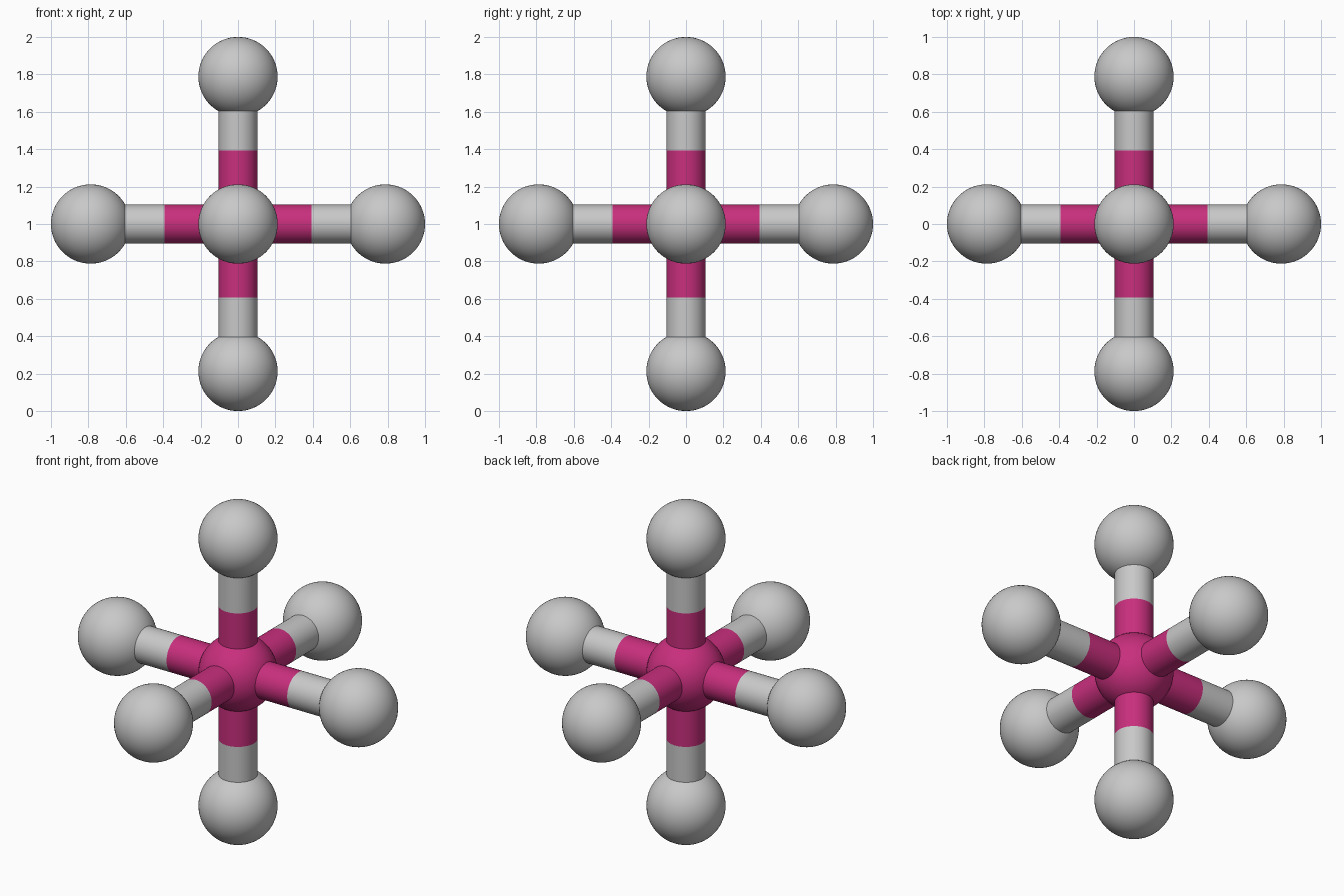
import bpy
from mathutils import Vector

if "Cube" in bpy.data.objects:
    bpy.data.objects.remove(bpy.data.objects["Cube"])

R_BALL, R_ROD, REACH = 0.212, 0.104, 0.788
CENTRE = Vector((0, 0, 1))


def material(name, rgb):
    m = bpy.data.materials.new(name)
    m.diffuse_color = (*rgb, 1)
    m.use_nodes = True
    m.node_tree.nodes["Principled BSDF"].inputs["Base Color"].default_value = m.diffuse_color
    return m


pink = material("magenta", (0.578, 0.028, 0.205))
grey = material("light grey", (0.58, 0.58, 0.58))


def finish(name, mat):
    ob = bpy.context.object
    ob.name = name
    ob.data.materials.append(mat)
    bpy.ops.object.shade_smooth_by_angle()


def ball(name, loc, mat):
    bpy.ops.mesh.primitive_uv_sphere_add(segments=64, ring_count=32, radius=R_BALL, location=loc)
    finish(name, mat)


def rod(name, d, start, end, mat):
    bpy.ops.mesh.primitive_cylinder_add(
        vertices=64, radius=R_ROD, depth=end - start, end_fill_type='NOTHING',
        location=CENTRE + d * (start + end) / 2,
        rotation=d.to_track_quat('Z', 'Y').to_euler())
    finish(name, mat)


# Central ball
ball("centre_ball", CENTRE, pink)

# Six arms: two-tone rod and an outer ball along each axis
arms = {"right": (1, 0, 0), "left": (-1, 0, 0), "back": (0, 1, 0),
        "front": (0, -1, 0), "top": (0, 0, 1), "bottom": (0, 0, -1)}
for side, axis in arms.items():
    d = Vector(axis)
    rod(side + "_inner_rod", d, 0.16, REACH / 2, pink)
    rod(side + "_outer_rod", d, REACH / 2, 0.63, grey)
    ball(side + "_ball", CENTRE + d * REACH, grey)
